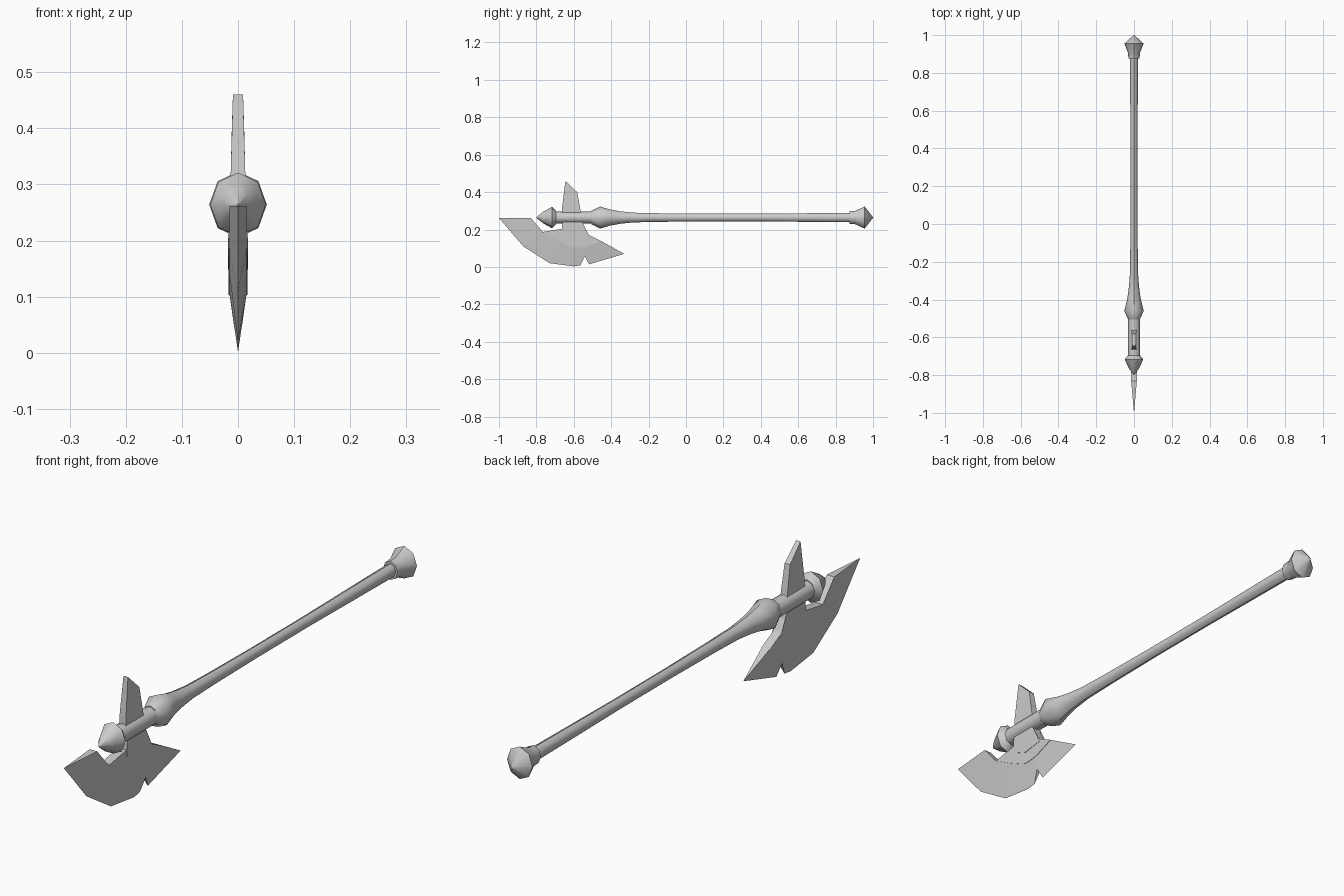
import bpy, bmesh, math

if "Cube" in bpy.data.objects:
    bpy.data.objects.remove(bpy.data.objects["Cube"])

AXIS_Z = 0.264


def finish(name, bm):
    bmesh.ops.remove_doubles(bm, verts=bm.verts, dist=1e-5)
    bmesh.ops.recalc_face_normals(bm, faces=bm.faces)
    me = bpy.data.meshes.new(name)
    bm.to_mesh(me)
    bm.free()
    ob = bpy.data.objects.new(name, me)
    bpy.context.collection.objects.link(ob)
    return ob


def lathe(name, profile, squash=0.87, sides=8):
    """Revolve (y, radius) points round the handle axis, slightly flattened in x."""
    bm = bmesh.new()
    rings = []
    for y, r in profile:
        rings.append([bm.verts.new((squash * r * math.sin(2 * math.pi * i / sides), y,
                                    AXIS_Z + r * math.cos(2 * math.pi * i / sides)))
                      for i in range(sides)])
    for a, b in zip(rings, rings[1:]):
        for i in range(sides):
            j = (i + 1) % sides
            bm.faces.new((a[i], a[j], b[j], b[i]))
    bm.faces.new(rings[0])
    bm.faces.new(rings[-1])
    ob = finish(name, bm)
    bpy.ops.object.select_all(action='DESELECT')
    ob.select_set(True)
    bpy.context.view_layer.objects.active = ob
    bpy.ops.object.shade_smooth_by_angle(angle=math.radians(46))
    return ob


def plate(name, outline):
    """Mirrored slab from (y, z, half thickness) points."""
    bm = bmesh.new()
    sides = [[bm.verts.new((s * t, y, z)) for y, z, t in outline] for s in (-1, 1)]
    for loop in sides:
        bmesh.ops.triangulate(bm, faces=[bm.faces.new(loop)])
    a, b = sides
    for i in range(len(a)):
        j = (i + 1) % len(a)
        bm.faces.new((a[i], a[j], b[j], b[i]))
    return finish(name, bm)


# Handle, from flared collar to the pommel end
lathe("handle", [(-0.505, 0.036), (-0.46, 0.059), (-0.405, 0.043), (-0.35, 0.033), (-0.28, 0.026),
                 (-0.15, 0.023), (0.1, 0.0205), (0.4, 0.0205), (0.65, 0.023), (0.89, 0.025)])
lathe("pommel", [(0.875, 0.034), (0.905, 0.036), (0.955, 0.059), (1.0, 0.002)])

# Head socket and pointed cap
lathe("socket", [(-0.695, 0.032), (-0.50, 0.032)], squash=1)
lathe("cap_neck", [(-0.71, 0.027), (-0.48, 0.027)])
lathe("cap", [(-0.695, 0.036), (-0.717, 0.057), (-0.765, 0.030), (-0.8, 0.002)])

# Blade wedge: inner y, z; outer y, z; outer half thickness (notch stays thick)
stations = [(-0.83, 0.262, -1.0, 0.262, 0), (-0.765, 0.187, -0.87, 0.11, 0),
            (-0.68, 0.14, -0.73, 0.02, 0), (-0.61, 0.105, -0.60, 0.003, 0),
            (-0.585, 0.103, -0.565, 0.008, 0), (-0.56, 0.104, -0.541, 0.056, 0.008),
            (-0.53, 0.11, -0.518, 0.014, 0), (-0.455, 0.139, -0.33, 0.07, 0)]
bm = bmesh.new()
T = 0.015
rows = []
for iy, iz, oy, oz, t in stations:
    rows.append([bm.verts.new(p) for p in
                 ((-T, iy, iz), (-t - 0.0003, oy, oz), (t + 0.0003, oy, oz), (T, iy, iz))])
for a, b in zip(rows, rows[1:]):
    for i in range(4):
        j = (i + 1) % 4
        bm.faces.new((a[i], a[j], b[j], b[i]))
bm.faces.new(rows[0])
bm.faces.new(rows[-1])
finish("blade", bm)

# Cheek plate behind the wedge, its lower edge following the inner arc
arc = [(s[0], s[1], 0.0165) for s in stations[1:]]
plate("blade_cheek", arc + [(-0.50, 0.162, 0.0165), (-0.53, 0.175, 0.0165),
                            (-0.655, 0.205, 0.0165)])

# Neck joining the blade to the socket
plate("blade_neck", [(y, z, 0.018) for y, z in
                     ((-0.66, 0.25), (-0.665, 0.175), (-0.595, 0.148), (-0.515, 0.16),
                      (-0.53, 0.18), (-0.55, 0.215), (-0.56, 0.25))])

# Rear spike with a thinned tip
plate("rear_spike", [(-0.555, 0.25, 0.014), (-0.567, 0.32, 0.013), (-0.582, 0.40, 0.011),
                     (-0.645, 0.46, 0.009), (-0.662, 0.32, 0.013), (-0.665, 0.25, 0.014)])
